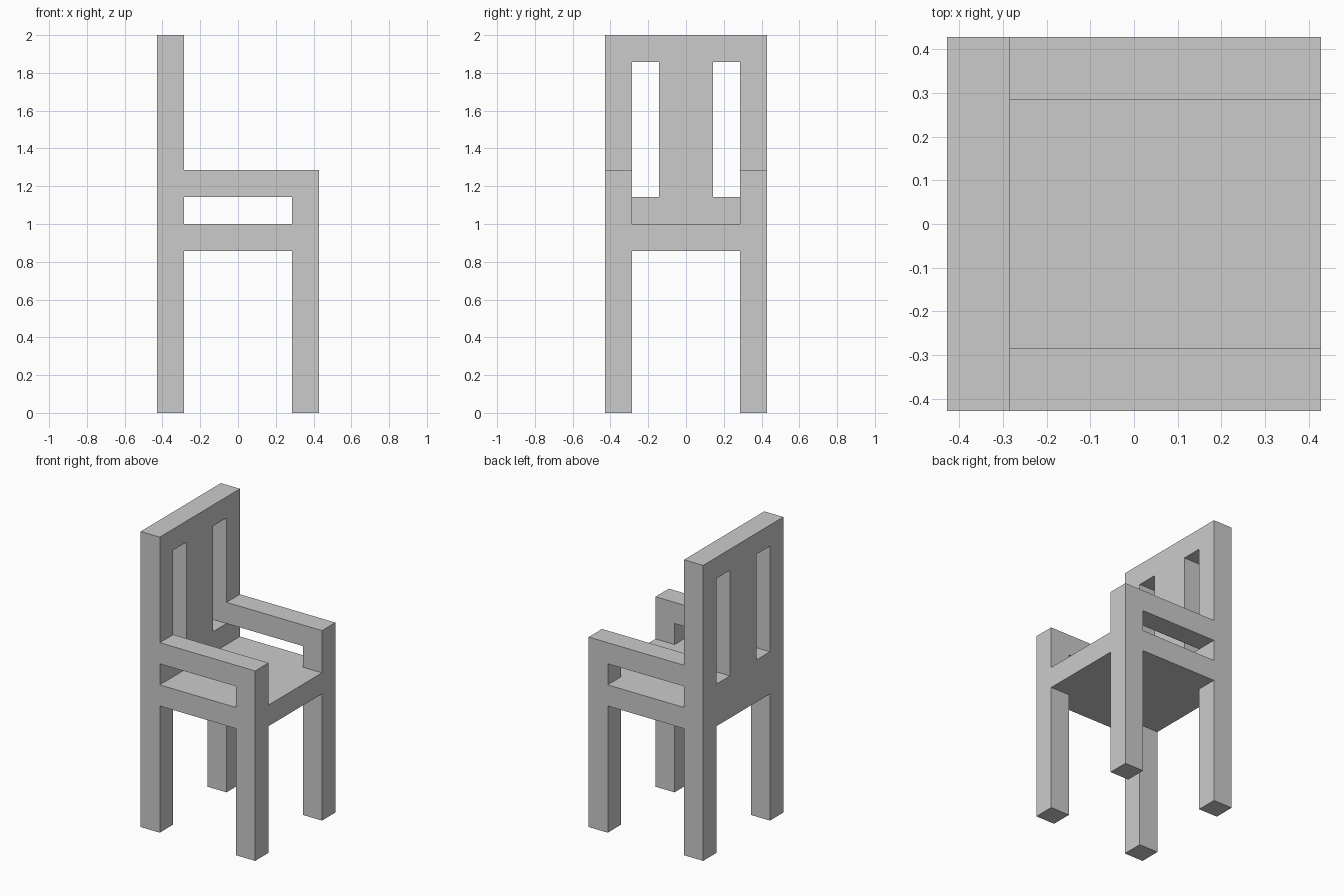
import bpy, bmesh
from mathutils import Matrix

if "Cube" in bpy.data.objects:
    bpy.data.objects.remove(bpy.data.objects["Cube"])

U = 1 / 7  # all bars are one unit thick: 6 x 6 x 14 units overall

# local profile axes (x, y, depth) -> world axes
FACE_YZ = Matrix(((0, 0, 1), (1, 0, 0), (0, 1, 0))).to_4x4()
FACE_XZ = Matrix(((1, 0, 0), (0, 0, -1), (0, 1, 0))).to_4x4()


def rect(x0, x1, y0, y1):
    return [(x0, y0), (x1, y0), (x1, y1), (x0, y1)]


def slab(name, loops, axes, offset):
    """Extrude a filled outline (first loop) with holes (other loops) by one unit."""
    curve = bpy.data.curves.new(name + "_profile", 'CURVE')
    curve.dimensions, curve.fill_mode = '2D', 'BOTH'
    curve.extrude = U / 2
    for loop in loops:
        spline = curve.splines.new('POLY')
        spline.points.add(len(loop) - 1)
        for p, (x, y) in zip(spline.points, loop):
            p.co = (x * U, y * U, 0, 1)
        spline.use_cyclic_u = True
    temp = bpy.data.objects.new(name + "_profile", curve)
    bpy.context.collection.objects.link(temp)
    deps = bpy.context.evaluated_depsgraph_get()
    mesh = bpy.data.meshes.new_from_object(temp.evaluated_get(deps))
    bpy.data.objects.remove(temp)
    bpy.data.curves.remove(curve)

    bm = bmesh.new()
    bm.from_mesh(mesh)
    bmesh.ops.remove_doubles(bm, verts=bm.verts, dist=1e-4)
    bm.transform(Matrix.Translation([c * U for c in offset]) @ axes)
    bmesh.ops.recalc_face_normals(bm, faces=bm.faces)
    bm.to_mesh(mesh)
    bm.free()
    mesh.name = name
    for poly in mesh.polygons:
        poly.use_smooth = False
    obj = bpy.data.objects.new(name, mesh)
    bpy.context.collection.objects.link(obj)
    return obj


# back frame: rear legs, lower panel, splat and top rail around two slots
back = [(-3, 0), (-2, 0), (-2, 6), (2, 6), (2, 0), (3, 0), (3, 14), (-3, 14)]
slab("back_frame", [back, rect(-2, -1, 8, 13), rect(1, 2, 8, 13)], FACE_YZ, (-2.5, 0, 0))

# side frames: front leg, seat rail and armrest
side = [(2, 0), (3, 0), (3, 9), (-2, 9), (-2, 8), (2, 8), (2, 7), (-2, 7), (-2, 6), (2, 6)]
for label, s in (("near", -1), ("far", 1)):
    slab(label + "_arm_and_leg", [side], FACE_XZ, (0, 2.5 * s, 0))

# seat board between the side frames
slab("seat", [rect(-2, 3, -2, 2)], Matrix.Identity(4), (0, 0, 6.5))
